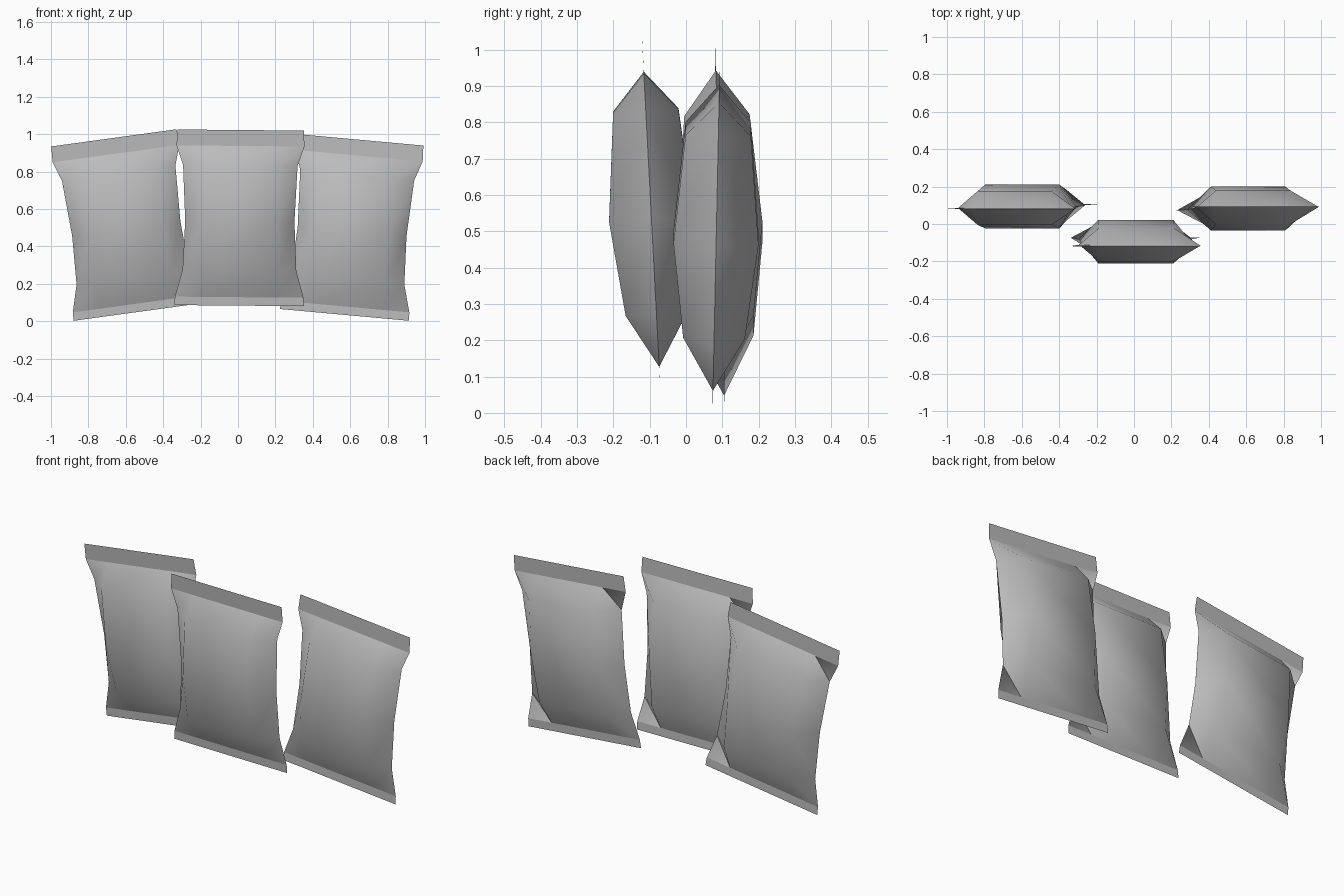
import bpy, bmesh
from math import radians

old = bpy.data.objects.get("Cube")
if old:
    bpy.data.objects.remove(old, do_unlink=True)

# One grey wrapper material
grey = bpy.data.materials.new("wrapper_grey")
grey.use_nodes = True
colour = (0.5, 0.5, 0.5, 1)
grey.diffuse_color = colour
grey.node_tree.nodes["Principled BSDF"].inputs["Base Color"].default_value = colour

# Pillow cross-sections: height, half width at the seam, half depth
ROWS = [(-0.425, 0.344, 0.0), (-0.28, 0.304, 0.085), (-0.02, 0.292, 0.117),
        (0.28, 0.306, 0.09), (0.385, 0.342, 0.0)]
FLAT = 0.2     # half width of the full-depth panel
HALF = 0.47    # half height of a whole packet


def make_object(name, bm, location, rotation):
    mesh = bpy.data.meshes.new(name)
    bm.to_mesh(mesh)
    bm.free()
    mesh.materials.append(grey)
    ob = bpy.data.objects.new(name, mesh)
    bpy.context.collection.objects.link(ob)
    ob.location = location
    ob.rotation_euler = rotation
    return ob


def pillow():
    """Puffed body: a front and a back sheet joined along the seams."""
    bm = bmesh.new()
    for side in (-1, 1):
        grid = []
        for z, w, d in ROWS:
            points = ((-w, 0), (-FLAT, d), (FLAT, d), (w, 0))
            grid.append([bm.verts.new((x, side * y, z)) for x, y in points])
        for low, high in zip(grid, grid[1:]):
            for i in range(len(low) - 1):
                bm.faces.new((low[i], low[i + 1], high[i + 1], high[i]))
    bmesh.ops.remove_doubles(bm, verts=bm.verts, dist=0.0001)
    bmesh.ops.recalc_face_normals(bm, faces=bm.faces)
    return bm


def seal(z0, w0, z1, w1):
    """Flat crimped strip closing one end."""
    bm = bmesh.new()
    corners = ((-w0, z0), (w0, z0), (w1, z1), (-w1, z1))
    bm.faces.new([bm.verts.new((x, 0, z)) for x, z in corners])
    return bm


def packet(name, location, tilt, roll):
    rotation = (radians(tilt), radians(roll), 0)
    body = make_object(name + "_body", pillow(), location, rotation)
    bottom, top = ROWS[0], ROWS[-1]
    make_object(name + "_top_seal", seal(top[0], top[1], HALF, 0.338), location, rotation)
    make_object(name + "_bottom_seal", seal(-HALF, 0.346, bottom[0], bottom[1]),
                location, rotation)
    # Soft body with crisp seams
    bpy.ops.object.select_all(action="DESELECT")
    body.select_set(True)
    bpy.context.view_layer.objects.active = body
    bpy.ops.object.shade_smooth_by_angle(angle=radians(62))


# Three packets: the middle one stands in front, the outer ones lean away
packet("right_packet", (-0.6, 0.093, 0.515), 1.6, -7.8)
packet("middle_packet", (0.01, -0.096, 0.553), 3, 0.5)
packet("left_packet", (0.612, 0.083, 0.502), -1.2, 5.2)
